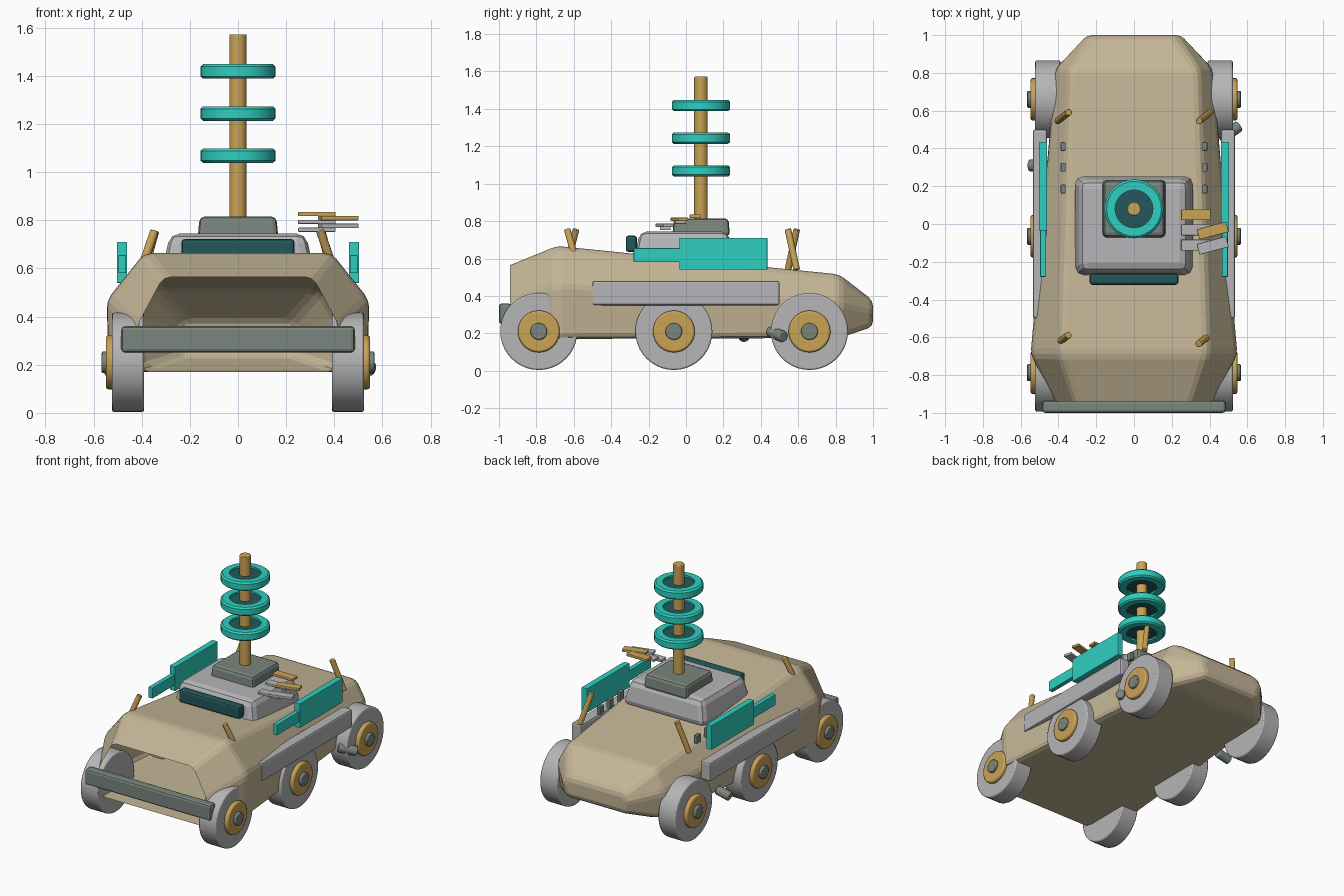
import bpy, bmesh, math
from mathutils import Vector

if "Cube" in bpy.data.objects:
    bpy.data.objects.remove(bpy.data.objects["Cube"])


def mat(name, rgb):
    m = bpy.data.materials.new(name)
    lin = [(c / 255 / 12.92) if c < 11 else ((c / 255 + 0.055) / 1.055) ** 2.4 for c in rgb]
    m.diffuse_color = (*lin, 1)
    m.use_nodes = True
    m.node_tree.nodes["Principled BSDF"].inputs["Base Color"].default_value = m.diffuse_color
    return m


TAN = mat("sand", (196, 181, 150))
GREY = mat("light_grey", (182, 181, 183))
SLATE = mat("slate_green", (122, 133, 125))
GOLD = mat("gold", (202, 163, 86))
TEAL = mat("teal", (46, 207, 192))
DARK = mat("dark_teal", (35, 88, 92))


def finish(name, bm, material, bevel=0, segments=2, angle=30):
    bmesh.ops.recalc_face_normals(bm, faces=bm.faces)
    me = bpy.data.meshes.new(name)
    bm.to_mesh(me)
    bm.free()
    me.materials.append(material)
    ob = bpy.data.objects.new(name, me)
    bpy.context.collection.objects.link(ob)
    if bevel:
        b = ob.modifiers.new("bevel", 'BEVEL')
        b.width, b.segments = bevel, segments
        b.limit_method, b.angle_limit = 'ANGLE', math.radians(angle)
    return ob


def box(name, x, y, z, material, bevel=0.006, taper=1.0, turn=0):
    """Box given by (min, max) on each axis, optionally narrowed at the top."""
    bm = bmesh.new()
    bmesh.ops.create_cube(bm, size=1)
    for v in bm.verts:
        k = taper if v.co.z > 0 else 1
        v.co = Vector((v.co.x * (x[1] - x[0]) * k, v.co.y * (y[1] - y[0]) * k,
                       v.co.z * (z[1] - z[0])))
    ob = finish(name, bm, material, bevel)
    ob.location = [(a + b) / 2 for a, b in (x, y, z)]
    ob.rotation_euler.z = math.radians(turn)
    return ob


def rod(name, a, b, r, material, sides=32, bevel=0.0):
    """Cylinder from point a to point b."""
    a, b = Vector(a), Vector(b)
    bm = bmesh.new()
    bmesh.ops.create_cone(bm, cap_ends=True, segments=sides, radius1=r, radius2=r,
                          depth=(b - a).length)
    ob = finish(name, bm, material, bevel)
    ob.location = (a + b) / 2
    ob.rotation_mode = 'QUATERNION'
    ob.rotation_quaternion = (b - a).to_track_quat('Z', 'Y')
    smooth(ob)
    return ob


def smooth(ob):
    bpy.ops.object.select_all(action='DESELECT')
    ob.select_set(True)
    bpy.context.view_layer.objects.active = ob
    bpy.ops.object.shade_smooth_by_angle(angle=math.radians(25))


# Hull: hollow loft, open at the nose
# (y, roof half width, roof z, shoulder half width, shoulder z, floor half width, floor z)
stations = [
    (-0.94, 0.31, 0.565, 0.42, 0.36, 0.40, 0.17),
    (-0.69, 0.39, 0.667, 0.548, 0.47, 0.54, 0.17),
    (0.82, 0.34, 0.515, 0.42, 0.37, 0.40, 0.175),
    (1.00, 0.21, 0.375, 0.26, 0.33, 0.22, 0.235),
]
bm = bmesh.new()
rings = []
for y, rw, rz, sw, sz, fw, fz in stations:
    half = [(rw, rz), (sw, sz), (fw, fz)]
    loop = half + [(-x, z) for x, z in reversed(half)]
    rings.append([bm.verts.new((x, y, z)) for x, z in loop])
for p, q in zip(rings, rings[1:]):
    for i in range(6):
        j = (i + 1) % 6
        bm.faces.new((p[i], p[j], q[j], q[i]))
bm.faces.new(rings[-1])
finish("hull", bm, TAN, 0.03, 2, 12)

# Front bumper
box("bumper", (-0.485, 0.485), (-1.0, -0.935), (0.25, 0.36), SLATE, 0.015)

# Running gear, side rails, side panels and roof studs
for s, side in ((-1, "left"), (1, "right")):
    for y, place in ((-0.787, "front"), (-0.065, "middle"), (0.66, "rear")):
        tag = f"{place}_{side}"
        rod("wheel_" + tag, (s * 0.39, y, 0.21), (s * 0.523, y, 0.21), 0.206, GREY, 40, 0.008)
        rod("hub_" + tag, (s * 0.49, y, 0.21), (s * 0.548, y, 0.21), 0.112, GOLD, 32, 0.01)
        rod("hub_cap_" + tag, (s * 0.53, y, 0.21), (s * 0.566, y, 0.21), 0.045, SLATE, 20, 0.006)

    def span(a, b):
        return tuple(sorted((s * a, s * b)))
    box("side_rail_" + side, span(0.46, 0.535), (-0.5, 0.5), (0.35, 0.48), GREY, 0.012)
    box("large_panel_" + side, span(0.46, 0.503), (-0.035, 0.435), (0.54, 0.71), TEAL, 0.004)
    box("small_panel_" + side, span(0.465, 0.497), (-0.28, -0.03), (0.58, 0.655), TEAL, 0.004)
    for i, y in enumerate((0.185, 0.30, 0.41)):
        box(f"roof_stud_{side}_{i}", span(0.362, 0.388), (y - 0.023, y + 0.023),
            (0.55, 0.625 - 0.08 * (y - 0.185)), SLATE, 0.004)

# Low side nozzles
rod("nozzle_right", (0.46, 0.45, 0.21), (0.558, 0.52, 0.182), 0.031, SLATE, 16, 0.008)
rod("nozzle_left", (-0.46, 0.31, 0.205), (-0.558, 0.31, 0.182), 0.031, SLATE, 16, 0.008)

# Leaning roof stubs
for tag, foot, tip in (
        ("front_left", (-0.39, -0.62, 0.63), (-0.347, -0.588, 0.755)),
        ("front_right", (0.385, -0.60, 0.63), (0.342, -0.635, 0.755)),
        ("rear_left", (-0.405, 0.545, 0.54), (-0.345, 0.592, 0.755)),
        ("rear_right", (0.405, 0.592, 0.54), (0.345, 0.545, 0.755))):
    rod("stub_" + tag, foot, tip, 0.018, GOLD, 12, 0.003)

# Turret, visor and mast base
box("turret", (-0.32, 0.32), (-0.28, 0.26), (0.57, 0.745), GREY, 0.04, 0.88)
box("visor", (-0.235, 0.235), (-0.322, -0.262), (0.635, 0.722), DARK, 0.014)
box("mast_base", (-0.168, 0.168), (-0.073, 0.235), (0.72, 0.815), SLATE, 0.02, 0.95)

# Mast with ring coils
MY = 0.08
rod("mast", (0, MY, 0.8), (0, MY, 1.572), 0.036, GOLD, 24, 0.004)
profile = [(0.10, -0.03), (0.145, -0.03), (0.156, -0.02), (0.156, 0.02),
           (0.145, 0.03), (0.10, 0.03)]
N = 32
for i, z in enumerate((1.068, 1.243, 1.418)):
    bm = bmesh.new()
    grid = [[bm.verts.new((r * math.cos(2 * math.pi * k / N), r * math.sin(2 * math.pi * k / N), h))
             for r, h in profile] for k in range(N)]
    for k in range(N):
        a, b = grid[k], grid[(k + 1) % N]
        for m in range(len(profile)):
            n = (m + 1) % len(profile)
            bm.faces.new((a[m], b[m], b[n], a[n]))
    ring = finish(f"coil_ring_{i}", bm, TEAL)
    ring.location = (0, MY, z)
    smooth(ring)
    rod(f"coil_core_{i}", (0, MY, z - 0.018), (0, MY, z + 0.018), 0.104, DARK, 32)

# Plates on the turret's right edge
box("gold_plate_inner", (0.25, 0.405), (0.02, 0.078), (0.817, 0.835), GOLD, 0.003)
box("gold_plate_outer", (0.337, 0.497), (-0.063, -0.007), (0.800, 0.818), GOLD, 0.003, 1, 15)
box("grey_plate_upper", (0.25, 0.405), (-0.06, -0.003), (0.785, 0.802), GREY, 0.003)
box("grey_plate_outer", (0.337, 0.497), (-0.143, -0.085), (0.768, 0.786), GREY, 0.003, 1, 15)
box("grey_plate_lower", (0.25, 0.405), (-0.14, -0.083), (0.752, 0.769), GREY, 0.003)
